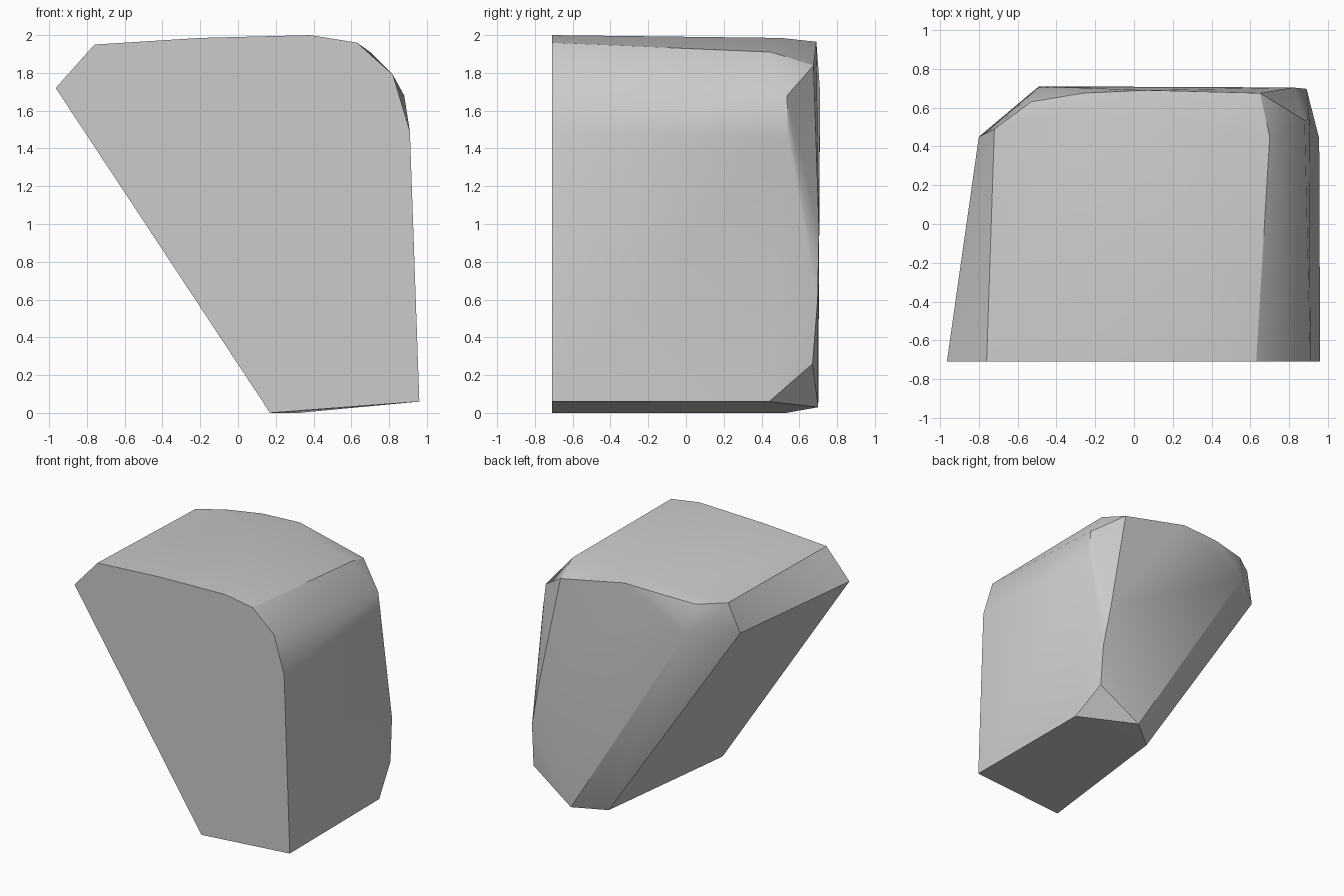
import bpy
import bmesh
import math

default_cube = bpy.data.objects.get("Cube")
if default_cube:
    bpy.data.objects.remove(default_cube, do_unlink=True)


def make_material(name, colour):
    material = bpy.data.materials.new(name)
    material.use_nodes = True
    material.diffuse_color = colour
    shader = next(n for n in material.node_tree.nodes if n.type == "BSDF_PRINCIPLED")
    shader.inputs["Base Color"].default_value = colour
    shader.inputs["Roughness"].default_value = 0.8
    return material


def hull_object(name, points, material):
    """Wrap the points in a convex skin, merging flat areas into single faces."""
    mesh = bpy.data.meshes.new(name)
    bm = bmesh.new()
    for point in points:
        bm.verts.new(point)
    bmesh.ops.convex_hull(bm, input=list(bm.verts))
    loose = [v for v in bm.verts if not v.link_faces]
    bmesh.ops.delete(bm, geom=loose, context="VERTS")
    bmesh.ops.dissolve_limit(bm, angle_limit=math.radians(1),
                             verts=list(bm.verts), edges=list(bm.edges))
    bmesh.ops.recalc_face_normals(bm, faces=list(bm.faces))
    bm.to_mesh(mesh)
    bm.free()
    mesh.materials.append(material)
    obj = bpy.data.objects.new(name, mesh)
    bpy.context.collection.objects.link(obj)
    return obj


# Flat cut front: outline in x and z
FRONT_Y = -0.71
front_outline = [(-0.965, 1.72), (-0.76, 1.95), (-0.2, 1.985), (0.1, 1.995),
                 (0.38, 2), (0.63, 1.96), (0.82, 1.79), (0.91, 1.49),
                 (0.96, 0.06), (0.17, 0)]
front_points = [(x, FRONT_Y, z) for x, z in front_outline]

# Rounded shoulder, where the sides start turning towards the back
shoulder = [(-0.8, 0.45, 1.7), (-0.72, 0.49, 1.94), (-0.25, 0.58, 1.975),
            (0.3, 0.5, 1.985), (0.7, 0.45, 1.91), (0.88, 0.535, 1.68),
            (0.905, 0.54, 1.45), (0.955, 0.44, 0.06), (0.32, 0.53, 0)]

# Worn rim around the back face
back_rim = [(-0.49, 0.71, 1.7), (-0.53, 0.63, 1.93), (-0.26, 0.675, 1.955),
            (0.07, 0.69, 1.965), (0.65, 0.675, 1.84), (0.82, 0.704, 0.97),
            (0.89, 0.697, 0.6), (0.895, 0.67, 0.26), (0.54, 0.7, 0.03)]

stone = make_material("stone_grey", (0.6, 0.6, 0.6, 1))
rock = hull_object("rock_block", front_points + shoulder + back_rim, stone)

# Soft worn bevels with crisp cut edges
bpy.ops.object.select_all(action="DESELECT")
rock.select_set(True)
bpy.context.view_layer.objects.active = rock
bpy.ops.object.shade_smooth_by_angle(angle=math.radians(30))
